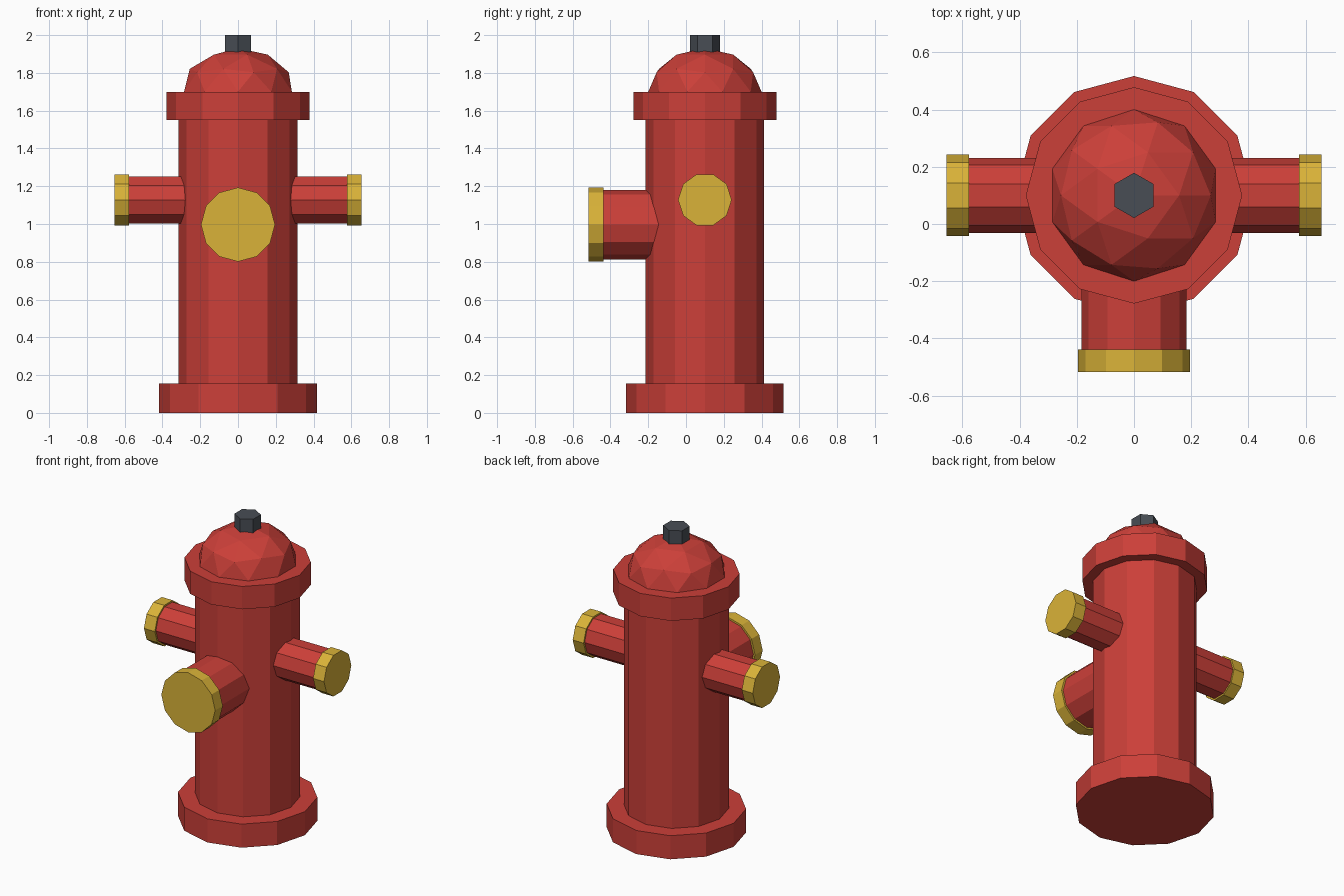
import bpy
import math

if "Cube" in bpy.data.objects:
    bpy.data.objects.remove(bpy.data.objects["Cube"])

CY = 0.10  # the barrel axis sits slightly behind the origin


def material(name, rgb):
    m = bpy.data.materials.new(name)
    m.diffuse_color = (*rgb, 1.0)
    m.use_nodes = True
    m.node_tree.nodes["Principled BSDF"].inputs["Base Color"].default_value = m.diffuse_color
    return m


RED = material("hydrant_red", (0.60, 0.05, 0.04))
YELLOW = material("cap_yellow", (0.70, 0.45, 0.04))
STEEL = material("dark_steel", (0.065, 0.075, 0.09))


def finish(name, mat):
    ob = bpy.context.object
    ob.name = name
    ob.data.materials.append(mat)
    return ob


def cylinder(name, mat, sides, radius, start, end, axis="Z", at=(0, 0)):
    """Flat-sided cylinder from start to end along an axis; at = the other two coordinates."""
    mid = (start + end) / 2
    loc, rot = {
        "X": ((mid, at[0], at[1]), (0, math.pi / 2, 0)),
        "Y": ((at[0], mid, at[1]), (math.pi / 2, 0, 0)),
        "Z": ((at[0], at[1], mid), (0, 0, 0)),
    }[axis]
    bpy.ops.mesh.primitive_cylinder_add(vertices=sides, radius=radius,
                                        depth=abs(end - start), location=loc, rotation=rot)
    return finish(name, mat)


# Upright barrel with base flange and collar
cylinder("base_flange", RED, 12, 0.417, 0.0, 0.155, at=(0, CY))
cylinder("barrel", RED, 12, 0.314, 0.10, 1.60, at=(0, CY))
cylinder("collar", RED, 12, 0.378, 1.55, 1.70, at=(0, CY))

# Faceted bonnet dome, squashed in height
bpy.ops.mesh.primitive_ico_sphere_add(subdivisions=2, radius=0.30, location=(0, CY, 1.70))
dome = finish("bonnet_dome", RED)
dome.scale.z = 0.77

# Hexagonal operating nut
cylinder("operating_nut", STEEL, 6, 0.079, 1.88, 2.0, at=(0, CY))

# Large front outlet and its cap
cylinder("front_outlet", RED, 12, 0.184, -0.46, 0.0, "Y", (0, 0.997))
cylinder("front_cap", YELLOW, 12, 0.196, -0.517, -0.438, "Y", (0, 0.997))

# Small outlets on both sides
for side, s in (("left", -1), ("right", 1)):
    cylinder(side + "_outlet", RED, 10, 0.131, s * 0.15, s * 0.60, "X", (CY, 1.128))
    cylinder(side + "_cap", YELLOW, 10, 0.142, s * 0.576, s * 0.655, "X", (CY, 1.128))
